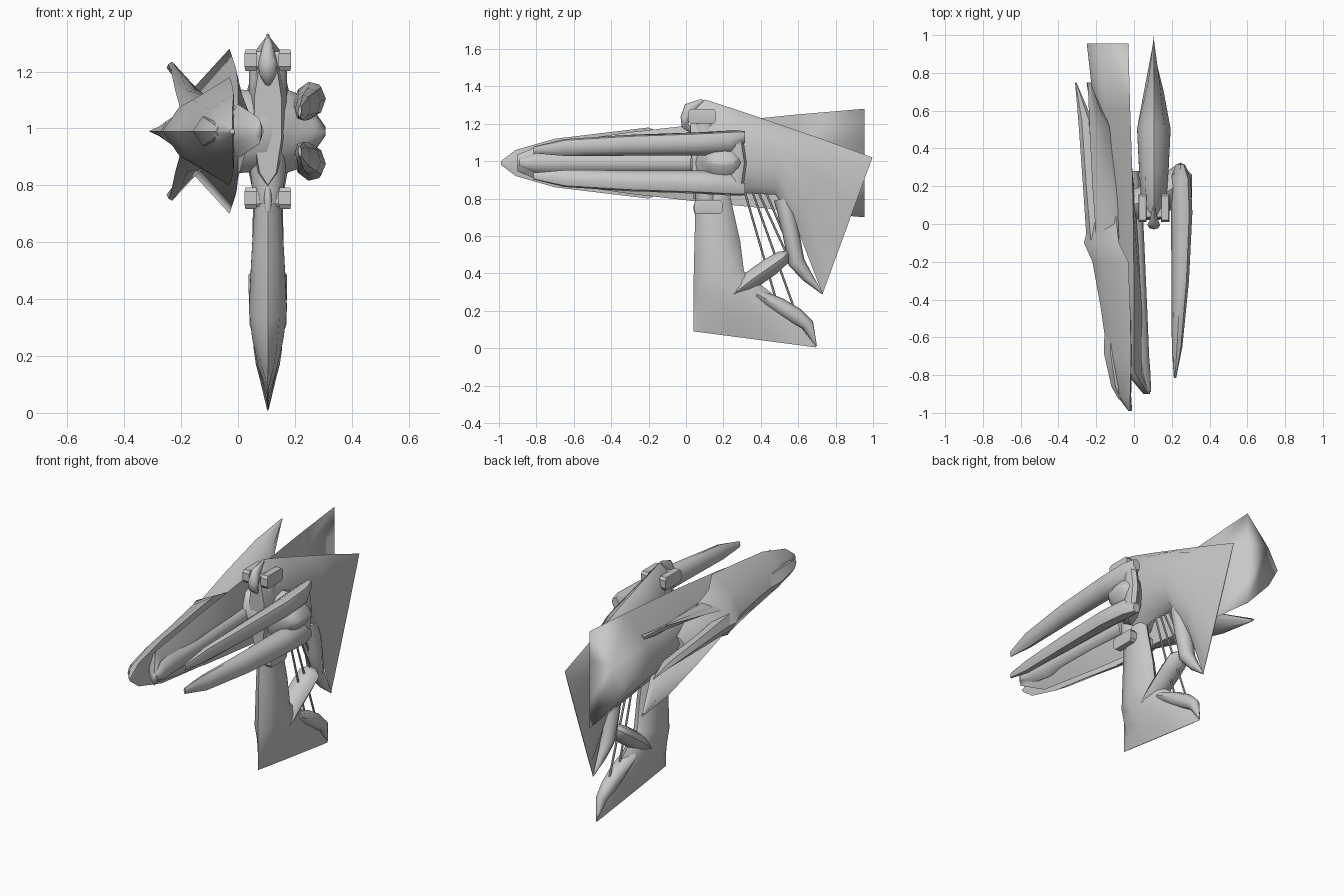
import bpy, bmesh, math
from mathutils import Vector as V

mat = bpy.data.materials.new("grey")
mat.diffuse_color = (0.58, 0.58, 0.58, 1)
XC, ZC = 0.105, 0.99      # fin plane, height of the long axis


def lens(a, b, n, count=10):
    """Elliptic ring spanning a to b with half thickness vector n."""
    a, b, n = V(a), V(b), V(n)
    return [(a + b) / 2 + (a - b) / 2 * math.cos(2 * math.pi * i / count)
            + n * math.sin(2 * math.pi * i / count) for i in range(count)]


def loft(name, rings, angle=40, flip_z=False):
    bm = bmesh.new()
    rows = []
    for ring in rings:
        rows.append([bm.verts.new((p[0], p[1], 2 * ZC - p[2] if flip_z else p[2])) for p in ring])
    n = len(rows[0])
    for r, s in zip(rows, rows[1:]):
        for i in range(n):
            j = (i + 1) % n
            bm.faces.new((r[i], r[j], s[j], s[i]))
    bm.faces.new(rows[0])
    bm.faces.new(rows[-1])
    bmesh.ops.remove_doubles(bm, verts=bm.verts, dist=0.0005)
    bmesh.ops.recalc_face_normals(bm, faces=bm.faces)
    me = bpy.data.meshes.new(name)
    bm.to_mesh(me)
    bm.free()
    me.materials.append(mat)
    ob = bpy.data.objects.new(name, me)
    bpy.context.collection.objects.link(ob)
    bpy.context.view_layer.objects.active = ob
    ob.select_set(True)
    bpy.ops.object.shade_smooth_by_angle(angle=math.radians(angle))
    ob.select_set(False)
    return ob


def fin(name, stations):
    """Blade in the YZ plane: (y, z) of each edge and half thickness."""
    loft(name, [lens((XC, y1, z1), (XC, y2, z2), (t, 0, 0)) for y1, z1, y2, z2, t in stations], 60)


def rod(name, pts, count=8):
    """Tapered rod in the fin plane: (y, z, radius along path side, half width)."""
    rings = []
    for i, (y, z, r, w) in enumerate(pts):
        p, q = pts[max(i - 1, 0)], pts[min(i + 1, len(pts) - 1)]
        d = V((0, q[0] - p[0], q[1] - p[1])).normalized()
        s = V((0, -d.z, d.y)) * r
        c = V((XC, y, z))
        rings.append(lens(c + s, c - s, (w, 0, 0), count))
    return loft(name, rings, 50)


# Upper tail fin, its rounded front column and the lower fin
fin("upper_fin", [(0.02, 1.27, 0.04, 0.8, 0.05), (0.1, 1.33, 0.08, 0.79, 0.068),
                  (0.3, 1.265, 0.27, 0.83, 0.082), (0.52, 1.19, 0.48, 0.82, 0.093),
                  (0.75, 1.11, 0.61, 0.6, 0.055), (0.997, 1.02, 0.73, 0.29, 0.002)])
rod("front_column", [(0.11, 0.74, 0.055, 0.05), (0.105, 0.85, 0.06, 0.062),
                     (0.1, 1.2, 0.065, 0.067), (0.1, 1.27, 0.055, 0.06)], 12)
fin("lower_fin", [(0.06, 0.82, 0.23, 0.85, 0.04), (0.05, 0.75, 0.25, 0.75, 0.048),
                  (0.045, 0.55, 0.29, 0.57, 0.06), (0.04, 0.33, 0.31, 0.41, 0.07),
                  (0.04, 0.24, 0.45, 0.3, 0.058), (0.04, 0.16, 0.58, 0.16, 0.035),
                  (0.04, 0.09, 0.697, 0.004, 0.002)])

# Prong and claws
rod("prong", [(0.2, 0.24, 0.01, 0.04), (0.28, 0.31, 0.04, 0.065), (0.35, 0.365, 0.05, 0.065),
              (0.45, 0.435, 0.05, 0.068), (0.52, 0.485, 0.04, 0.068), (0.545, 0.51, 0.015, 0.03)])
rod("lower_claw", [(0.38, 0.29, 0.03, 0.05), (0.5, 0.225, 0.045, 0.05), (0.59, 0.17, 0.045, 0.042),
                   (0.65, 0.125, 0.035, 0.03), (0.697, 0.012, 0.003, 0.003)])
rod("upper_claw", [(0.52, 0.8, 0.05, 0.05), (0.56, 0.62, 0.045, 0.055), (0.59, 0.46, 0.045, 0.045),
                   (0.65, 0.38, 0.03, 0.028), (0.73, 0.29, 0.003, 0.003)])

# Thin cables between the fins
for y1, z1, y2, z2 in [(0.31, 0.85, 0.49, 0.23), (0.35, 0.85, 0.59, 0.18),
                       (0.38, 0.85, 0.54, 0.5), (0.42, 0.85, 0.57, 0.5)]:
    rod("cable", [(y1, z1, 0.006, 0.006), (y2, z2, 0.006, 0.006)], 6)


def hull_ring(y, edge, h, keel, inner, out=0.7, up=0.42):
    """Cross-section with an outer keel to -x, two edges and an inner face."""
    half = [(keel, 0), (edge + out * (keel - edge), up * h), (edge, h),
            (edge + 0.7 * (inner - edge), 0.42 * h), (inner, 0)]
    pts = half + [(half[3][0], -half[3][1]), (edge, -h), (half[1][0], -half[1][1])]
    return [(x, y, ZC + z) for x, z in pts]


# Long side blade, flat inside at the rear, with a tube along its nose
loft("side_blade", [hull_ring(*s) for s in [
    (0.955, -0.03, 0.29, -0.25, -0.03), (0.6, -0.02, 0.26, -0.21, -0.02),
    (0.3, -0.01, 0.23, -0.17, -0.01), (0.1, -0.005, 0.21, -0.14, 0.01),
    (-0.3, 0.0, 0.165, -0.1, 0.04), (-0.78, 0.0, 0.095, -0.05, 0.07),
    (-0.9, 0.075, 0.045, 0.05, 0.085)]], 100)
loft("inner_tube", [lens((x, y, ZC - h), (x, y, ZC + h), (w, 0, 0), 8) for y, x, h, w in [
    (0.28, -0.02, 0.05, 0.045), (0.0, 0.0, 0.055, 0.05), (-0.45, 0.02, 0.055, 0.05),
    (-0.7, 0.035, 0.06, 0.045), (-0.8, 0.05, 0.055, 0.038), (-0.89, 0.075, 0.02, 0.015)]], 50)

# Armoured shell over the nose
loft("outer_shell", [hull_ring(*s, 0.68, 0.58) for s in [
    (-0.99, -0.02, 0.01, -0.03, -0.01), (-0.91, -0.02, 0.07, -0.09, -0.015),
    (-0.7, -0.015, 0.13, -0.14, -0.01), (-0.45, -0.02, 0.16, -0.175, -0.015),
    (-0.2, -0.03, 0.19, -0.22, -0.05), (-0.1, -0.08, 0.15, -0.265, -0.09),
    (0.08, -0.1, 0.1, -0.22, -0.1), (0.3, -0.13, 0.05, -0.2, -0.12)]], 50)
loft("nose_boss", [lens((x - w, y, ZC), (x + w, y, ZC), (0, 0, h), 6) for x, y, w, h in
                   [(-0.06, -0.93, 0.02, 0.015), (-0.075, -0.86, 0.045, 0.04),
                    (-0.09, -0.68, 0.07, 0.06), (-0.09, -0.4, 0.06, 0.05)]])

# Swept spikes: centre one and a mirrored pair
loft("middle_spike", [lens((x1, y, ZC), (x2, y, ZC), (0, 0, t), 6) for x1, x2, y, t in
                      [(-0.25, -0.16, -0.1, 0.06), (-0.27, -0.2, 0.2, 0.04),
                       (-0.295, -0.22, 0.55, 0.02), (-0.312, -0.305, 0.75, 0.002)]])
for low in (False, True):
    loft("side_spike", [lens(a, b, (0.01, 0, 0.012), 6) for a, b in [
        ((-0.2, -0.08, 1.06), (-0.08, -0.08, 1.1)), ((-0.22, 0.2, 1.13), (-0.09, 0.2, 1.1)),
        ((-0.235, 0.5, 1.2), (-0.12, 0.5, 1.1)), ((-0.245, 0.75, 1.225), (-0.235, 0.75, 1.22))]],
        flip_z=low)

# Pair of long pods on the right
pod = [(-0.815, 0.217, 1.06, 0.006, 0.018), (-0.65, 0.228, 1.073, 0.028, 0.045),
       (-0.3, 0.245, 1.085, 0.046, 0.056), (0.06, 0.252, 1.092, 0.057, 0.062),
       (0.24, 0.248, 1.1, 0.053, 0.064), (0.315, 0.245, 1.13, 0.025, 0.032)]
for low in (False, True):
    loft("pod", [lens((x - rx, y, z - rz * 0.2), (x + rx, y, z + rz * 0.2), (0, 0, rz), 8)
                 for y, x, z, rx, rz in pod], 50, low)

# Hub joining blade, fins and pods
loft("hub", [lens((x, y - w, ZC), (x, y + w, ZC), (0, 0, r), 12) for x, y, w, r in
             [(-0.04, 0.1, 0.08, 0.15), (0.1, 0.12, 0.1, 0.14), (0.175, 0.17, 0.11, 0.145),
              (0.22, 0.2, 0.11, 0.13), (0.27, 0.2, 0.1, 0.07), (0.308, 0.2, 0.06, 0.015)]])
loft("rear_bracket", [lens((0.21, y, z), (0.28, y, z), (0, 0.045, 0), 8) for y, z in
                      [(0.26, 0.85), (0.28, ZC), (0.26, 1.13)]])


# Collars with side lugs and a pointed nose
def block(name, x, y, z, sx, sy, sz):
    loft(name, [[(x + i * sx * k, y + j * sy * k, z + h) for i, j in
                 ((-1, -1), (1, -1), (1, 1), (-1, 1))] for h, k in
                ((-sz, 0.85), (-sz * 0.6, 1), (sz * 0.6, 1), (sz, 0.85))], 30)


for z, y in ((1.24, 0.085), (0.755, 0.12)):
    for side in (-1, 1):
        block("collar_lug", XC + side * 0.06, y, z, 0.022, 0.075, 0.038)
    block("collar", XC, y, z, 0.06, 0.055, 0.03)
rod("upper_nose", [(0.09, 1.325, 0.01, 0.006), (0.02, 1.28, 0.035, 0.022), (-0.005, 1.23, 0.025, 0.034),
                   (-0.005, 1.19, 0.02, 0.03), (0.04, 1.15, 0.008, 0.008)])
rod("lower_nose", [(0.06, 0.79, 0.01, 0.01), (0.05, 0.75, 0.012, 0.014), (0.06, 0.685, 0.004, 0.008)])
